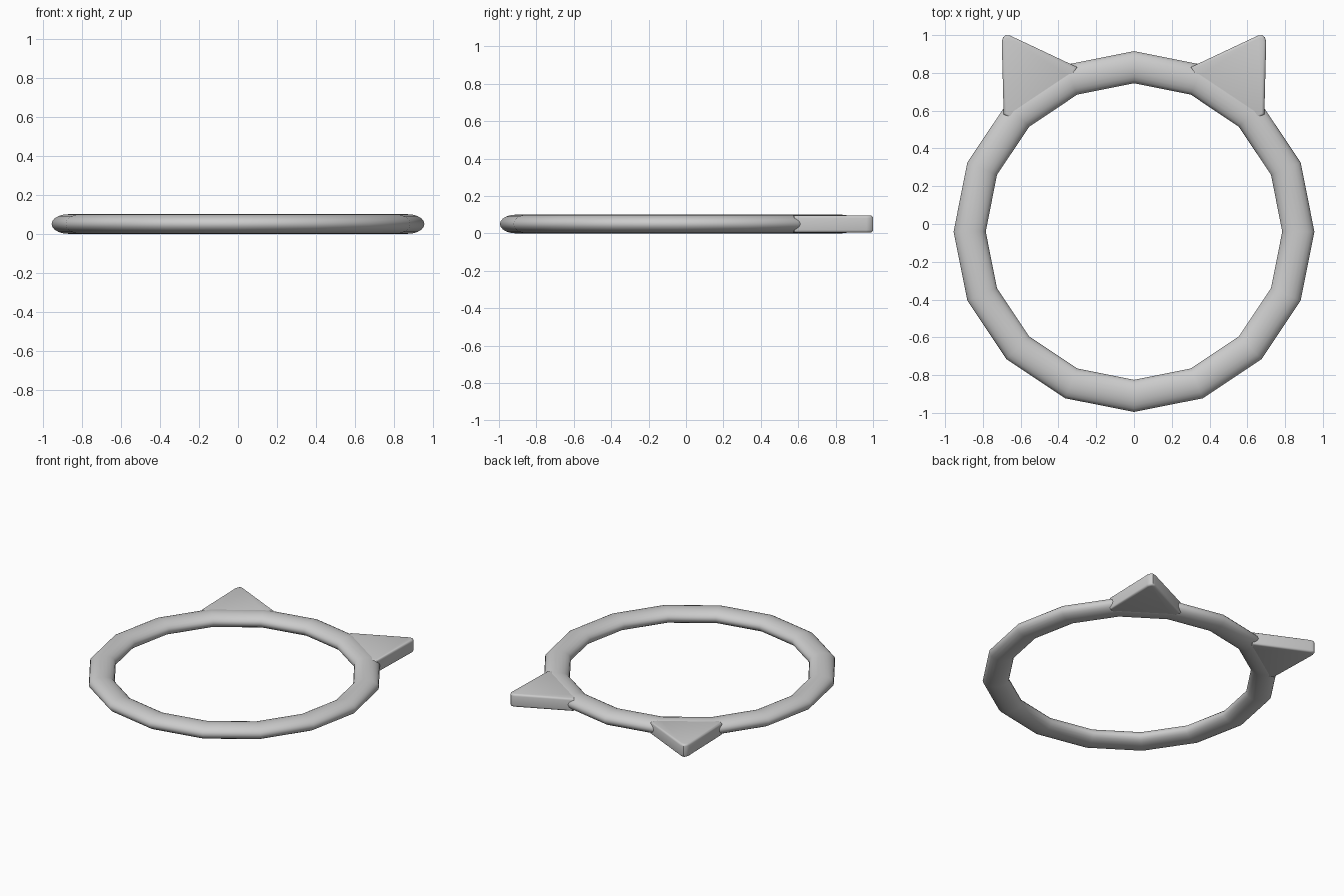
import bpy, bmesh
from math import pi, radians

cube = bpy.data.objects.get("Cube")
if cube:
    bpy.data.objects.remove(cube, do_unlink=True)

grey = bpy.data.materials.new("light grey")
grey.use_nodes = True
colour = (0.6, 0.6, 0.6, 1)
grey.diffuse_color = colour
grey.node_tree.nodes["Principled BSDF"].inputs["Base Color"].default_value = colour

# Ring: sixteen straight segments with a flattened oval section
bpy.ops.mesh.primitive_torus_add(major_segments=16, minor_segments=20,
                                 major_radius=0.87, minor_radius=0.085)
ring = bpy.context.object
ring.name = ring.data.name = "ring"
for v in ring.data.vertices:
    v.co.z *= 0.05 / 0.085
ring.location = (0, -0.04, 0.05)
ring.data.materials.append(grey)
bpy.ops.object.shade_smooth_by_angle(angle=radians(35))

# Ear outline: blunt outer corner, base sunk into the ring
EAR = [(0.30, 0.83), (0.33, 0.77), (0.64, 0.55), (0.69, 0.58),
       (0.70, 0.965), (0.693, 0.988), (0.68, 1.0), (0.655, 0.997)]


def add_ear(name, side):
    bm = bmesh.new()
    face = bm.faces.new([bm.verts.new((side * x, y, 0.004)) for x, y in EAR])
    top = bmesh.ops.extrude_face_region(bm, geom=[face])["geom"]
    for v in top:
        if isinstance(v, bmesh.types.BMVert):
            v.co.z = 0.096
    bmesh.ops.recalc_face_normals(bm, faces=bm.faces)
    # Round the rims of the two flat sides
    rims = [e for e in bm.edges if abs(e.verts[0].co.z - e.verts[1].co.z) < 0.01]
    bmesh.ops.bevel(bm, geom=rims, offset=0.014, segments=3, profile=0.5,
                    affect='EDGES', clamp_overlap=True)
    mesh = bpy.data.meshes.new(name)
    bm.to_mesh(mesh)
    bm.free()
    mesh.materials.append(grey)
    ear = bpy.data.objects.new(name, mesh)
    bpy.context.collection.objects.link(ear)
    bpy.ops.object.select_all(action='DESELECT')
    ear.select_set(True)
    bpy.context.view_layer.objects.active = ear
    bpy.ops.object.shade_smooth_by_angle(angle=radians(35))


add_ear("left_ear", 1)
add_ear("right_ear", -1)
